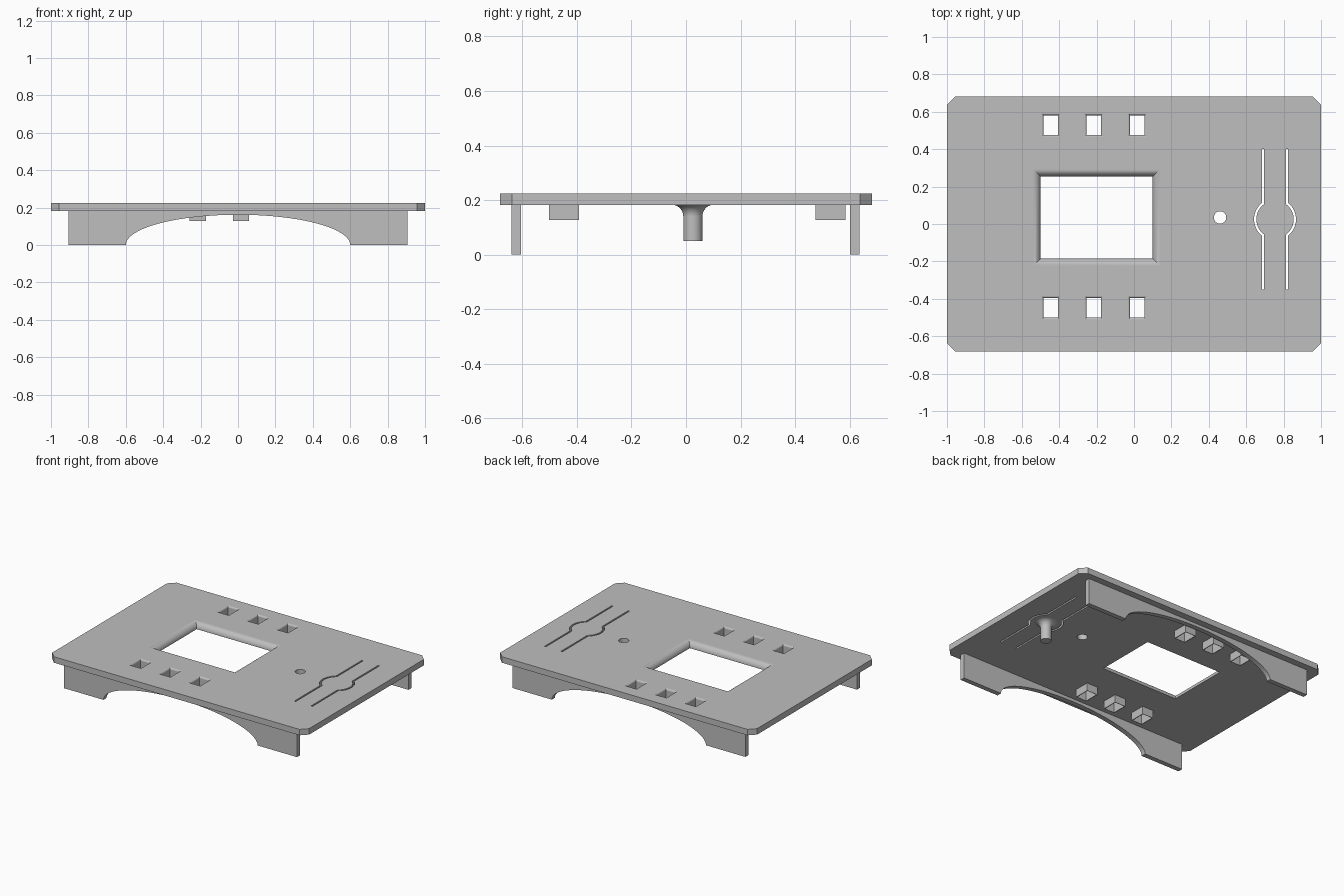
import bpy, bmesh
from math import sin, cos, pi, sqrt, acos, radians
from mathutils import Vector

if "Cube" in bpy.data.objects:
    bpy.data.objects.remove(bpy.data.objects["Cube"])

TOP, UNDER = 0.225, 0.183      # plate faces
grey = bpy.data.materials.new("light grey")
grey.use_nodes = True
grey.diffuse_color = (0.52, 0.52, 0.52, 1)
grey.node_tree.nodes["Principled BSDF"].inputs["Base Color"].default_value = (0.52, 0.52, 0.52, 1)


def loft(bm, rings):
    """Closed solid skinned through rings of equal point count."""
    loops = [[bm.verts.new(p) for p in ring] for ring in rings]
    n = len(loops[0])
    for a, b in zip(loops, loops[1:]):
        for i in range(n):
            bm.faces.new((a[i], a[(i + 1) % n], b[(i + 1) % n], b[i]))
    bm.faces.new(loops[0][::-1])
    bm.faces.new(loops[-1])


def prism(bm, outline, z0, z1):
    loft(bm, [[(x, y, z) for x, y in outline] for z in (z0, z1)])


def rect(cx, cy, hx, hy):
    return [(cx + sx * hx, cy + sy * hy) for sx, sy in ((-1, -1), (1, -1), (1, 1), (-1, 1))]


def circle(cx, cy, r, n=48):
    return [(cx + r * cos(2 * pi * i / n), cy + r * sin(2 * pi * i / n)) for i in range(n)]


def fillet(r, top, steps=10):
    """(outward offset, height) pairs of a quarter round flaring up to top."""
    return [(r - r * cos(a), top - r + r * sin(a))
            for a in (i * pi / 2 / steps for i in range(steps + 1))]


def make(name, bm):
    bmesh.ops.recalc_face_normals(bm, faces=bm.faces[:])
    mesh = bpy.data.meshes.new(name)
    bm.to_mesh(mesh)
    bm.free()
    mesh.materials.append(grey)
    obj = bpy.data.objects.new(name, mesh)
    bpy.context.collection.objects.link(obj)
    return obj


def activate(obj):
    bpy.ops.object.select_all(action='DESELECT')
    obj.select_set(True)
    bpy.context.view_layer.objects.active = obj


def cut(obj, cutter):
    activate(obj)
    mod = obj.modifiers.new("openings", 'BOOLEAN')
    mod.operation, mod.solver, mod.object = 'DIFFERENCE', 'EXACT', cutter
    bpy.ops.object.modifier_apply(modifier=mod.name)


def finish(obj):
    activate(obj)
    bpy.ops.object.shade_smooth_by_angle(angle=radians(30))
    mod = obj.modifiers.new("flat faces", 'WEIGHTED_NORMAL')
    mod.keep_sharp = True


def flared_opening(bm, cx, cy, hx, hy, r):
    profile = [(0, 0.1)] + fillet(r, TOP) + [(r, TOP + 0.03)]
    loft(bm, [[(x, y, z) for x, y in rect(cx, cy, hx + o, hy + o)] for o, z in profile])


def arc(r, x_edge, n=24):
    """Right-hand arc running from the top crossing of x_edge to the bottom one."""
    a = acos(x_edge / r)
    return [(r * cos(a - 2 * a * i / n), r * sin(a - 2 * a * i / n)) for i in range(n + 1)]


# Layout of the small sleeves and the push button
sleeves = [(x, y) for x in (-0.445, -0.215, 0.017) for y in (-0.448, 0.529)]
BX, BY = 0.754, 0.025

# All openings in one cutter
bm = bmesh.new()
flared_opening(bm, -0.2, 0.035, 0.3, 0.22, 0.04)
for x, y in sleeves:
    flared_opening(bm, x, y, 0.038, 0.052, 0.012)
prism(bm, circle(0.46, 0.035, 0.033), 0.1, 0.3)
half = 0.375
outer = [(0.07, half)] + arc(0.112, 0.07) + [(0.07, -half)]
inner = [(0.059, half)] + arc(0.1, 0.059) + [(0.059, -half)]
slot = outer + inner[::-1]
for side in (1, -1):
    prism(bm, [(BX + side * x, BY + y) for x, y in slot], 0.1, 0.3)
cutter = make("opening_cutter", bm)
cutter.hide_render = True

# Top plate with clipped corners
bm = bmesh.new()
c = 0.044
X, Y = 1.0, 0.682
prism(bm, [(-X + c, -Y), (X - c, -Y), (X, -Y + c), (X, Y - c),
           (X - c, Y), (-X + c, Y), (-X, Y - c), (-X, -Y + c)], UNDER, TOP)
plate = make("top_plate", bm)
cut(plate, cutter)
finish(plate)

# Thin-walled sleeves below the small openings
bm = bmesh.new()
for x, y in sleeves:
    prism(bm, rect(x, y, 0.043, 0.055), 0.128, UNDER)
sleeve_obj = make("button_sleeves", bm)
cut(sleeve_obj, cutter)
finish(sleeve_obj)
bpy.data.objects.remove(cutter)

# Arched support rails, front and back
arch = [(-0.6 * cos(pi * i / 64), 0.162 * sin(pi * i / 64)) for i in range(65)]
W = 0.907
profile = [(-W, UNDER), (-W, 0)] + arch + [(W, 0), (W, UNDER)]
for name, y in (("front_rail", -0.622), ("back_rail", 0.618)):
    bm = bmesh.new()
    loft(bm, [[(x, y + d, z) for x, z in profile] for d in (-0.017, 0.017)])
    finish(make(name, bm))

# Push peg flaring into the underside of the spring button
bm = bmesh.new()
rings = [(0, 0.05)] + fillet(0.042, UNDER)
loft(bm, [[(x, y, z) for x, y in circle(BX, BY, 0.035 + o)] for o, z in rings])
finish(make("button_peg", bm))
